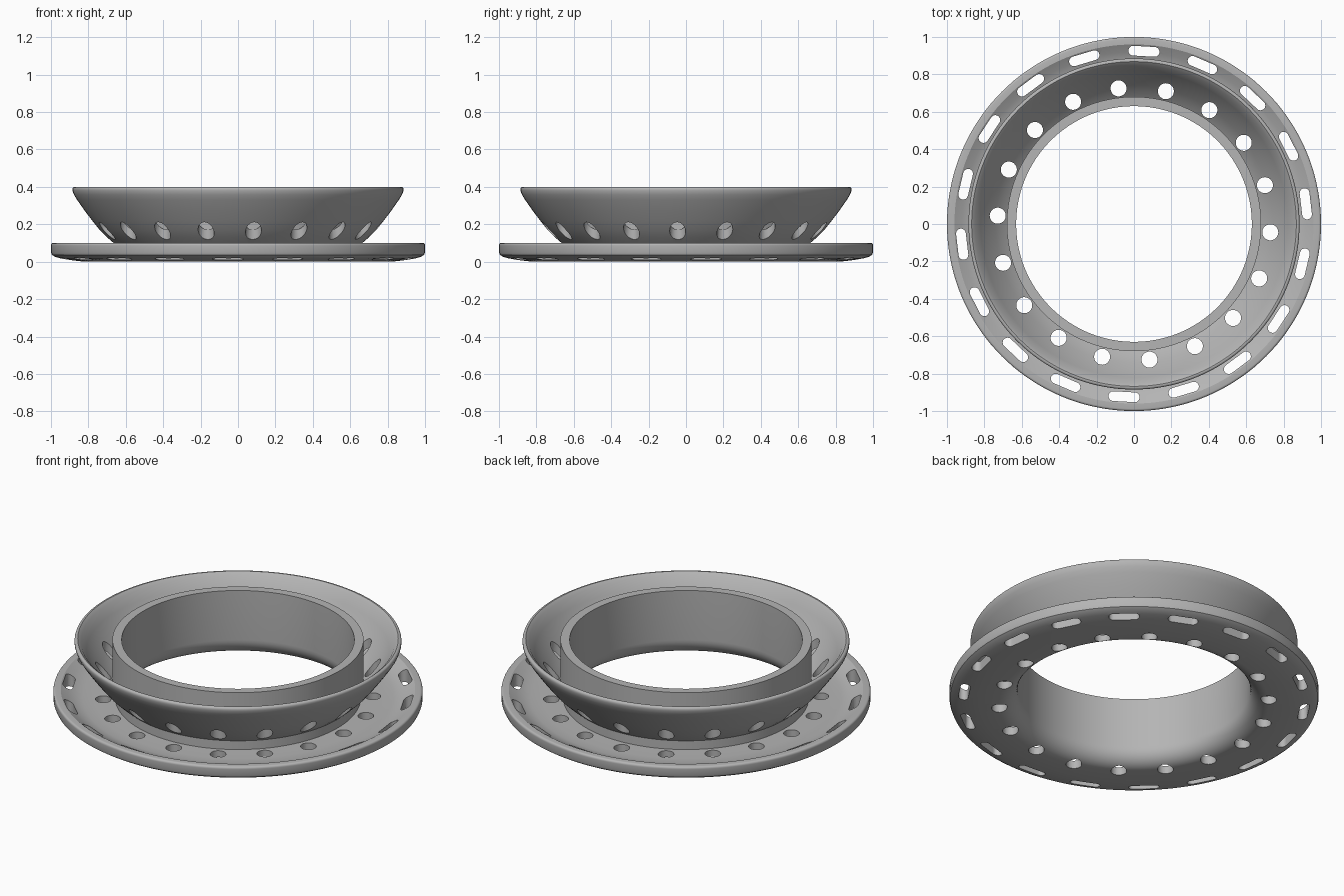
import bpy, bmesh, math
from mathutils import Matrix, Vector

cube = bpy.data.objects.get("Cube")
if cube:
    bpy.data.objects.remove(cube, do_unlink=True)

SIDES = 144
COUNT = 18


def arc(cx, cz, radius, start, end, steps):
    """Points on a circular arc in the radius/height plane, angles in degrees."""
    angles = [math.radians(start + (end - start) * i / steps) for i in range(steps + 1)]
    return [(cx + radius * math.cos(a), cz + radius * math.sin(a)) for a in angles]


def add_object(name, bm):
    bmesh.ops.recalc_face_normals(bm, faces=bm.faces)
    mesh = bpy.data.meshes.new(name)
    bm.to_mesh(mesh)
    bm.free()
    obj = bpy.data.objects.new(name, mesh)
    bpy.context.collection.objects.link(obj)
    return obj


def revolve(name, profile):
    """Spin a closed profile around the z axis."""
    bm = bmesh.new()
    verts = [bm.verts.new((r, 0, z)) for r, z in profile]
    edges = [bm.edges.new((verts[i - 1], verts[i])) for i in range(len(verts))]
    bmesh.ops.spin(bm, geom=verts + edges, cent=(0, 0, 0), axis=(0, 0, 1),
                   angle=math.tau, steps=SIDES, use_merge=True)
    bmesh.ops.remove_doubles(bm, verts=bm.verts, dist=0.0001)
    return add_object(name, bm)


def slot_cutters(name, ring, half_width, straight, first_angle, top):
    """Ring of upright round-ended cutters; no straight part gives round holes."""
    bm = bmesh.new()
    outline = []
    for side in (1, -1):
        for x, y in arc(0, 0, half_width, -90, 90, 12):
            outline.append(Vector((ring + side * y, side * (x + straight / 2), -0.1)))
    for k in range(COUNT):
        turn = Matrix.Rotation(math.radians(first_angle) + k * math.tau / COUNT, 3, 'Z')
        face = bm.faces.new([bm.verts.new(turn @ p) for p in outline])
        up = bmesh.ops.extrude_face_region(bm, geom=[face])
        moved = [g for g in up["geom"] if isinstance(g, bmesh.types.BMVert)]
        bmesh.ops.translate(bm, verts=moved, vec=(0, 0, top + 0.1))
    bmesh.ops.remove_doubles(bm, verts=bm.verts, dist=0.00001)
    obj = add_object(name, bm)
    obj.hide_render = True
    return obj


# Cross-section: rounded inner foot, dished flange, flared bowl, inner sleeve
foot = arc(0.73, 0.10, 0.10, 180, 270, 10)
flange_under = [(0.84, 0.002), (0.90, 0.009), (0.95, 0.018)]
flange_edge = [(0.98, 0.027), (0.995, 0.037), (1.0, 0.05), (1.0, 0.085)]
flange_lip = arc(0.988, 0.088, 0.012, 0, 90, 4) + [(0.96, 0.10)]
flange_top = [(0.92, 0.076), (0.88, 0.058), (0.84, 0.05), (0.78, 0.048), (0.665, 0.048)]
bowl_outside = [(0.665, 0.10), (0.70, 0.13), (0.74, 0.17), (0.78, 0.22),
                (0.82, 0.273), (0.86, 0.33), (0.877, 0.358), (0.885, 0.38)]
bowl_rim = arc(0.873, 0.388, 0.012, 0, 90, 4) + [(0.868, 0.40)]
bowl_inside = [(0.85, 0.385), (0.82, 0.335), (0.78, 0.275), (0.74, 0.225),
               (0.71, 0.19), (0.68, 0.165)]
sleeve = [(0.68, 0.395), (0.63, 0.395)]

body = revolve("flanged_ring", foot + flange_under + flange_edge + flange_lip
               + flange_top + bowl_outside + bowl_rim + bowl_inside + sleeve)

# Round holes through bowl and flange, and slots along the flange edge
cutters = [
    slot_cutters("round_hole_cutters", 0.73, 0.043, 0.0, -3.5, 0.6),
    slot_cutters("slot_cutters", 0.925, 0.026, 0.115, 6.7, 0.2),
]

bpy.ops.object.select_all(action='DESELECT')
bpy.context.view_layer.objects.active = body
body.select_set(True)
for cutter in cutters:
    cut = body.modifiers.new(cutter.name, 'BOOLEAN')
    cut.operation = 'DIFFERENCE'
    cut.solver = 'EXACT'
    cut.object = cutter
    bpy.ops.object.modifier_apply(modifier=cut.name)
for cutter in cutters:
    bpy.data.objects.remove(cutter, do_unlink=True)

# Plain grey finish
grey = bpy.data.materials.new("plain_grey")
grey.use_nodes = True
colour = (0.46, 0.46, 0.46, 1)
grey.diffuse_color = colour
for node in grey.node_tree.nodes:
    if node.type == 'BSDF_PRINCIPLED':
        node.inputs["Base Color"].default_value = colour
body.data.materials.clear()
body.data.materials.append(grey)

bpy.ops.object.shade_smooth_by_angle(angle=math.radians(25))
